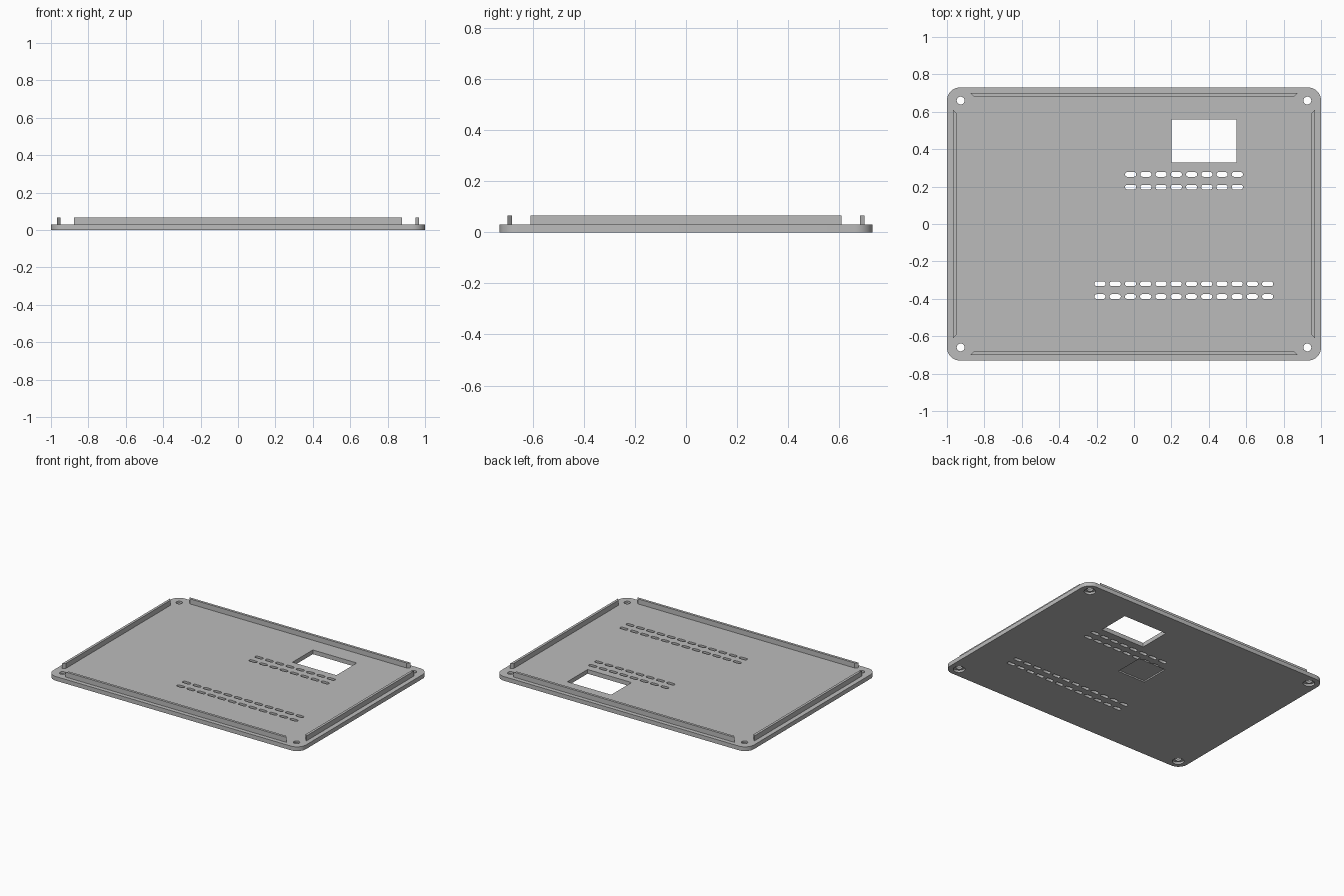
import bpy, bmesh
from math import sin, cos, pi

if "Cube" in bpy.data.objects:
    bpy.data.objects.remove(bpy.data.objects["Cube"], do_unlink=True)

grey = bpy.data.materials.new("matte_grey")
grey.use_nodes = True
grey.diffuse_color = (0.5, 0.5, 0.5, 1)
grey.node_tree.nodes["Principled BSDF"].inputs["Base Color"].default_value = (0.5, 0.5, 0.5, 1)

HX, HY, T, TOP = 1.0, 0.73, 0.03, 0.066   # plate half sizes, thickness, lip top


def rounded(x, y, w, d, r, seg=8):
    """Outline of a rounded rectangle centred on x, y."""
    pts = []
    for i, (sx, sy) in enumerate(((1, 1), (-1, 1), (-1, -1), (1, -1))):
        cx, cy = x + sx * (w / 2 - r), y + sy * (d / 2 - r)
        for k in range(seg + 1):
            a = (i + k / seg) * pi / 2
            pts.append((cx + r * cos(a), cy + r * sin(a)))
    return pts


def prism(bm, pts, z0, z1):
    """Extrude an outline from z0 to z1."""
    low = [bm.verts.new((x, y, z0)) for x, y in pts]
    high = [bm.verts.new((x, y, z1)) for x, y in pts]
    bm.faces.new(low[::-1])
    bm.faces.new(high)
    n = len(pts)
    for i in range(n):
        j = (i + 1) % n
        bm.faces.new((low[i], low[j], high[j], high[i]))


def make(name, bm):
    bmesh.ops.remove_doubles(bm, verts=bm.verts, dist=1e-5)
    bmesh.ops.recalc_face_normals(bm, faces=bm.faces)
    mesh = bpy.data.meshes.new(name)
    bm.to_mesh(mesh)
    bm.free()
    obj = bpy.data.objects.new(name, mesh)
    mesh.materials.append(grey)
    bpy.context.collection.objects.link(obj)
    return obj


def cut(target, cutter):
    cutter.hide_render = True
    mod = target.modifiers.new("cut", 'BOOLEAN')
    mod.operation, mod.solver, mod.object = 'DIFFERENCE', 'EXACT', cutter
    bpy.context.view_layer.objects.active = target
    bpy.ops.object.modifier_apply(modifier=mod.name)
    bpy.data.objects.remove(cutter, do_unlink=True)


# Base plate with rounded corners
bm = bmesh.new()
prism(bm, rounded(0, 0, 2 * HX, 2 * HY, 0.07), 0, T)
plate = make("base_plate", bm)

corners = [(sx * 0.927, sy * 0.66) for sx in (-1, 1) for sy in (-1, 1)]

# Through openings: window, vent slots, screw holes
bm = bmesh.new()
x0, x1, y0, y1 = 0.2, 0.548, 0.33, 0.56
prism(bm, [(x0, y0), (x1, y0), (x1, y1), (x0, y1)], -0.1, 0.1)
for start, count, rows in ((-0.018, 8, (0.265, 0.197)), (-0.182, 12, (-0.32, -0.388))):
    for y in rows:
        for i in range(count):
            prism(bm, rounded(start + i * 0.0815, y, 0.06, 0.025, 0.012, 4), -0.1, 0.1)
for x, y in corners:
    prism(bm, rounded(x, y, 0.042, 0.042, 0.021, 6), -0.1, 0.1)
cut(plate, make("opening_cutter", bm))

# Underside recesses: screw counterbores and a square pocket
bm = bmesh.new()
for x, y in corners:
    prism(bm, rounded(x, y, 0.076, 0.076, 0.038, 6), -0.1, 0.015)
prism(bm, [(0.01 + sx * 0.11, 0.09 + sy * 0.105)
           for sx, sy in ((-1, -1), (1, -1), (1, 1), (-1, 1))], -0.1, 0.01)
cut(plate, make("recess_cutter", bm))

# Upright lips with mitred ends along the four edges
W = 0.018
for s, side in ((-1, "front"), (1, "back")):
    bm = bmesh.new()
    o, i = s * 0.7, s * (0.7 - W)
    prism(bm, [(-0.876, o), (0.876, o), (0.876 - W, i), (W - 0.876, i)], T, TOP)
    make(side + "_lip", bm)
for s, side in ((-1, "right"), (1, "left")):
    bm = bmesh.new()
    o, i = s * 0.967, s * (0.967 - W)
    prism(bm, [(o, -0.609), (o, 0.609), (i, 0.609 - W), (i, W - 0.609)], T, TOP)
    make(side + "_lip", bm)

# Smooth round corners and holes, keep edges sharp
bpy.ops.object.select_all(action='DESELECT')
plate.select_set(True)
bpy.context.view_layer.objects.active = plate
bpy.ops.object.shade_smooth_by_angle(angle=pi / 6)
